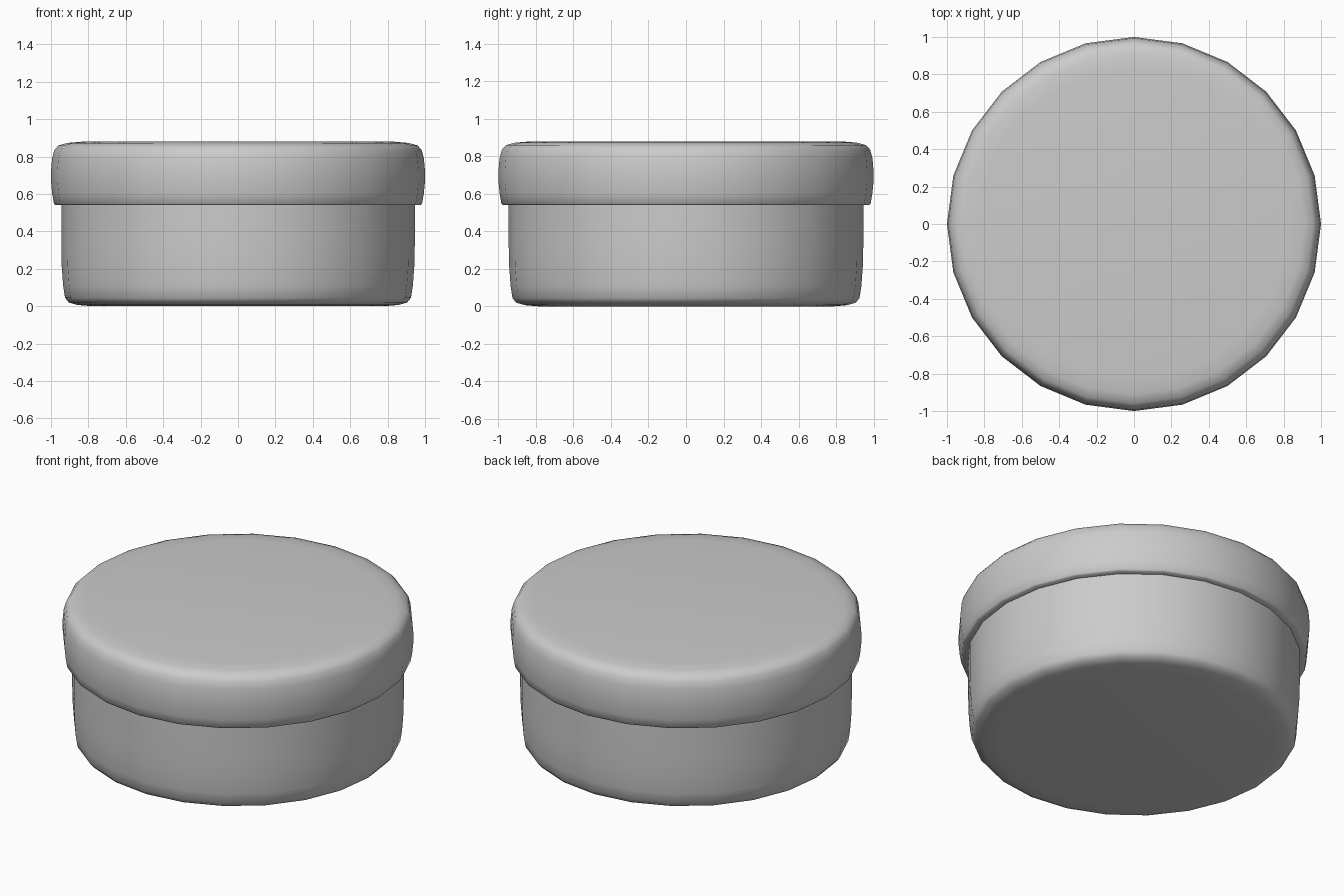
import bpy, bmesh, math

if "Cube" in bpy.data.objects:
    bpy.data.objects.remove(bpy.data.objects["Cube"])

SIDES = 24


def lathe(name, profile):
    """Revolve an (r, z) profile about z; both ends are capped with an n-gon."""
    bm = bmesh.new()
    rings = []
    for r, z in profile:
        rings.append([bm.verts.new((r * math.cos(2 * math.pi * i / SIDES),
                                    r * math.sin(2 * math.pi * i / SIDES), z))
                      for i in range(SIDES)])
    for a, b in zip(rings, rings[1:]):
        for i in range(SIDES):
            j = (i + 1) % SIDES
            bm.faces.new((a[i], a[j], b[j], b[i]))
    bm.faces.new(list(reversed(rings[0])))
    bm.faces.new(rings[-1])
    bmesh.ops.recalc_face_normals(bm, faces=bm.faces)
    mesh = bpy.data.meshes.new(name)
    bm.to_mesh(mesh)
    bm.free()
    obj = bpy.data.objects.new(name, mesh)
    bpy.context.collection.objects.link(obj)
    bpy.ops.object.select_all(action='DESELECT')
    obj.select_set(True)
    bpy.context.view_layer.objects.active = obj
    bpy.ops.object.shade_smooth_by_angle(angle=math.radians(50))
    return obj


# Round box body with a softened bottom edge
lathe("box_base", [(0.78, 0.0), (0.86, 0.007), (0.905, 0.02), (0.925, 0.045),
                   (0.935, 0.11), (0.943, 0.22), (0.945, 0.32), (0.945, 0.56)])

# Overhanging lid with a rounded top edge and a tight lower rim
lathe("lid", [(0.93, 0.54), (0.975, 0.54), (0.984, 0.548), (0.993, 0.60),
              (1.0, 0.67), (1.0, 0.72), (0.994, 0.79), (0.982, 0.835),
              (0.96, 0.86), (0.91, 0.873), (0.83, 0.88)])
